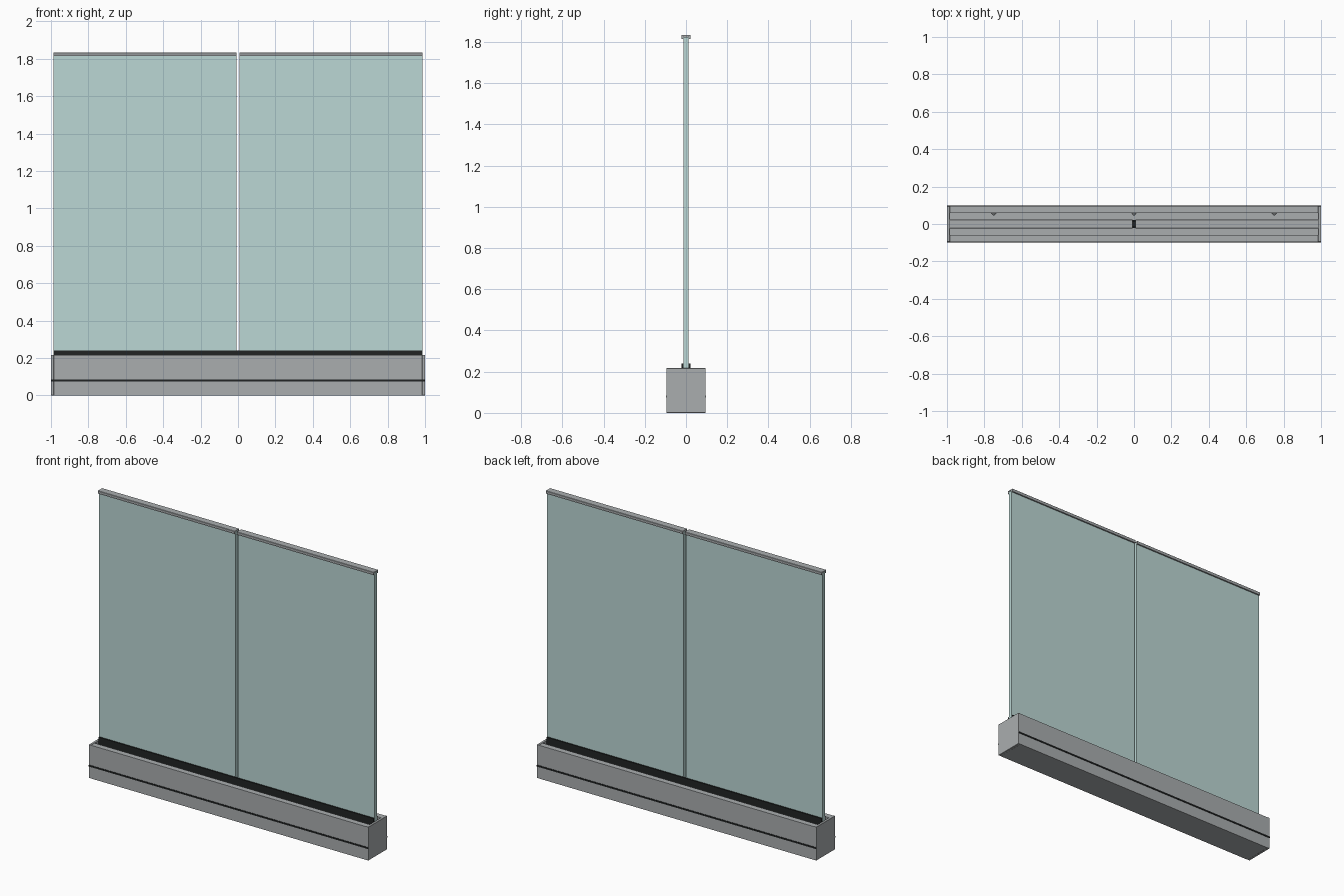
import bpy, bmesh, math
from mathutils import Matrix

if "Cube" in bpy.data.objects:
    bpy.data.objects.remove(bpy.data.objects["Cube"])


def material(name, color):
    m = bpy.data.materials.new(name)
    m.diffuse_color = color
    m.use_nodes = True
    m.node_tree.nodes["Principled BSDF"].inputs["Base Color"].default_value = m.diffuse_color
    return m


GLASS = material("tinted_glass", (0.50, 0.68, 0.66, 0.6))
RUBBER = material("black_rubber", (0.015, 0.017, 0.017, 1))
METAL = material("brushed_metal", (0.40, 0.42, 0.43, 1))


def finish(name, bm, mat, bevel=0):
    bmesh.ops.recalc_face_normals(bm, faces=bm.faces)
    me = bpy.data.meshes.new(name)
    bm.to_mesh(me)
    bm.free()
    ob = bpy.data.objects.new(name, me)
    bpy.context.collection.objects.link(ob)
    me.materials.append(mat)
    if bevel:
        b = ob.modifiers.new("bevel", 'BEVEL')
        b.width = bevel
        b.segments = 1
    return ob


def box(name, x, y, z, mat, bevel=0):
    bm = bmesh.new()
    size = [b - a for a, b in (x, y, z)]
    mid = [(a + b) / 2 for a, b in (x, y, z)]
    bmesh.ops.create_cube(bm, size=1, matrix=Matrix.Translation(mid) @ Matrix.Diagonal((*size, 1)))
    return finish(name, bm, mat, bevel)


def extrude_x(name, profile, x0, x1, mat, bevel=0):
    """Extrude a closed (y, z) profile along x."""
    bm = bmesh.new()
    face = bm.faces.new([bm.verts.new((x0, y, z)) for y, z in profile])
    ext = bmesh.ops.extrude_face_region(bm, geom=[face], use_keep_orig=True)
    verts = [g for g in ext["geom"] if isinstance(g, bmesh.types.BMVert)]
    bmesh.ops.translate(bm, verts=verts, vec=(x1 - x0, 0, 0))
    return finish(name, bm, mat, bevel)


def mirrored(half):
    """Complete a half profile about y = 0."""
    return half + [(-y, z) for y, z in reversed(half)]


# Base channel with open top, closed by end plates
channel = mirrored([(0.095, 0), (0.095, 0.215), (0.058, 0.215), (0.058, 0.04)])
# order: outer bottom -> outer top -> inner top -> inner floor, then the other side
extrude_x("base_channel", channel, -0.985, 0.985, METAL)
for s, side in ((-1, "left"), (1, "right")):
    box(f"end_plate_{side}", sorted((s * 0.985, s)), (-0.095, 0.095), (0, 0.217), METAL, 0.001)

# Rubber trim on the outside and gaskets against the glass, front and back
for s, side in ((-1, "front"), (1, "back")):
    box(f"trim_strip_{side}", (-1, 1), sorted((s * 0.094, s * 0.098)), (0.075, 0.085), RUBBER)
    box(f"gasket_{side}", (-0.985, 0.985), sorted((s * 0.013, s * 0.021)), (0.15, 0.24), RUBBER)

# Laminated glass panels with a top rail each
rail = mirrored([(0.013, 1.815), (0.022, 1.815), (0.022, 1.820), (0.023, 1.822),
                 (0.023, 1.832), (0.021, 1.834)])
rail = rail[:6] + rail[6:] + [(-0.013, 1.826), (0.013, 1.826)]
for s, side in ((-1, "left"), (1, "right")):
    x0, x1 = sorted((s * 0.008, s * 0.987))
    for t, layer in ((-1, "front"), (1, "back")):
        box(f"glass_{side}_{layer}", (x0, x1), sorted((t * 0.002, t * 0.013)), (0.06, 1.825), GLASS)
    box(f"glass_interlayer_{side}", (x0 + 0.002, x1 - 0.002), (-0.002, 0.002), (0.06, 1.825), GLASS)
    extrude_x(f"top_rail_{side}", rail, x0, x1, METAL)

# Setting block under the glass
box("setting_block", (-0.985, 0.985), (-0.02, 0.02), (0.04, 0.06), RUBBER)

# Pointed set screws through the back wall
for i, x in enumerate((-0.75, 0, 0.75)):
    bm = bmesh.new()
    bmesh.ops.create_cone(bm, cap_ends=True, segments=16, radius1=0.016, radius2=0.004, depth=0.014,
                          matrix=Matrix.Translation((x, 0.053, 0.12)) @ Matrix.Rotation(math.pi / 2, 4, 'X'))
    finish(f"set_screw_{i + 1}", bm, METAL)
